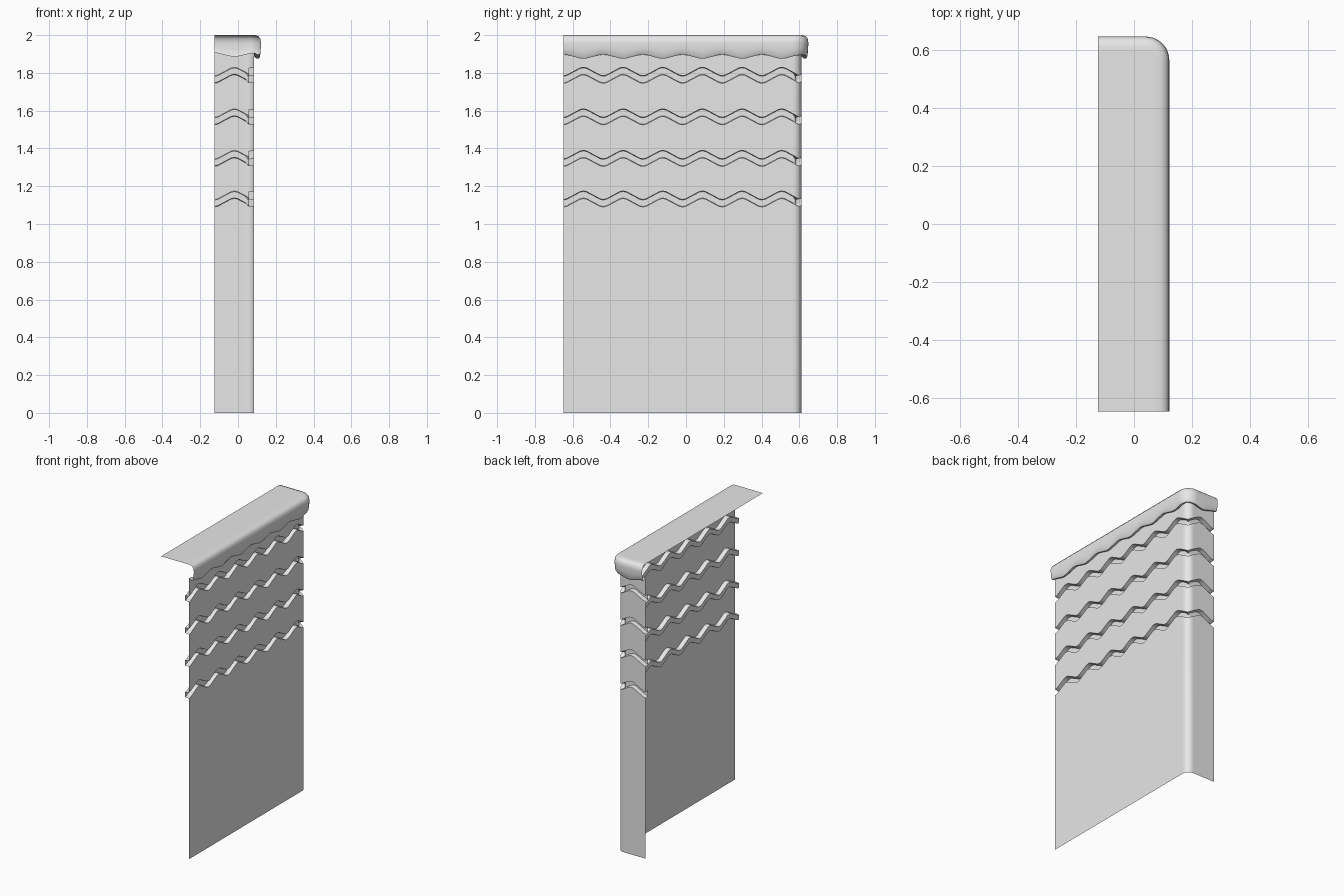
import bpy, bmesh, math

if "Cube" in bpy.data.objects:
    bpy.data.objects.remove(bpy.data.objects["Cube"], do_unlink=True)

XB, YB, R = 0.086, 0.612, 0.045      # outer faces of the wall and its corner radius
PERIOD, STEPS = 0.21, 12             # zigzag length and samples per zigzag

mat = bpy.data.materials.new("light grey")
mat.use_nodes = True
grey = (0.8, 0.8, 0.8, 1)
mat.diffuse_color = grey
mat.node_tree.nodes["Principled BSDF"].inputs["Base Color"].default_value = grey


def wave(x, y):
    """Zigzag with flattened tips, low at the corner."""
    t = (max(XB - x, YB - y) / PERIOD) % 1
    tri = 1 - abs(2 * t - 1)
    return (min(max(tri, 0.1), 0.9) - 0.1) / 0.8


# Plan path: long side, rounded corner, short return; each entry is x, y, normal
path = []
step = PERIOD / STEPS
for i in range(6 * STEPS, 2, -1):
    path.append((XB, YB - i * step, 1, 0))
for i in range(9):
    a = math.pi / 2 * i / 8
    c, s = math.cos(a), math.sin(a)
    path.append((XB - R + R * c, YB - R + R * s, c, s))
for i in range(3, STEPS + 1):
    path.append((XB - i * step, YB, 0, 1))


def sweep(name, rows, lid=False):
    """Sweep rows of (outward offset, height, wave height) along the path."""
    bm = bmesh.new()
    grid = []
    for off, z, amp in rows:
        grid.append([bm.verts.new((x + nx * off, y + ny * off, z + amp * wave(x, y)))
                     for x, y, nx, ny in path])
    for low, high in zip(grid, grid[1:]):
        for j in range(len(path) - 1):
            bm.faces.new((low[j], low[j + 1], high[j + 1], high[j]))
    if lid:
        end = bm.verts.new((path[-1][0], path[0][1], rows[-1][1]))
        bm.faces.new(grid[-1] + [end])
    mesh = bpy.data.meshes.new(name)
    bm.to_mesh(mesh)
    bm.free()
    mesh.materials.append(mat)
    obj = bpy.data.objects.new(name, mesh)
    bpy.context.collection.objects.link(obj)
    bpy.ops.object.select_all(action="DESELECT")
    obj.select_set(True)
    bpy.context.view_layer.objects.active = obj
    bpy.ops.object.shade_smooth_by_angle(angle=math.radians(35))
    return obj


# Wall with four zigzag grooves
wall = [(0, 0, 0)]
for z in (1.09, 1.305, 1.525, 1.745):
    wall += [(0, z, 0.045), (-0.03, z + 0.003, 0.045),
             (-0.03, z + 0.037, 0.045), (0, z + 0.04, 0.045)]
wall.append((0, 1.908, -0.02))
sweep("grooved_wall", wall)

# Rounded cap with a wavy rolled lip and flat top
sweep("rounded_cap", [
    (0, 1.908, -0.02), (0.012, 1.9, -0.024), (0.024, 1.897, -0.022),
    (0.031, 1.906, -0.018), (0.034, 1.93, -0.008), (0.036, 1.957, 0),
    (0.033, 1.98, 0), (0.022, 1.994, 0), (0.005, 2, 0), (-0.02, 2, 0)], lid=True)
